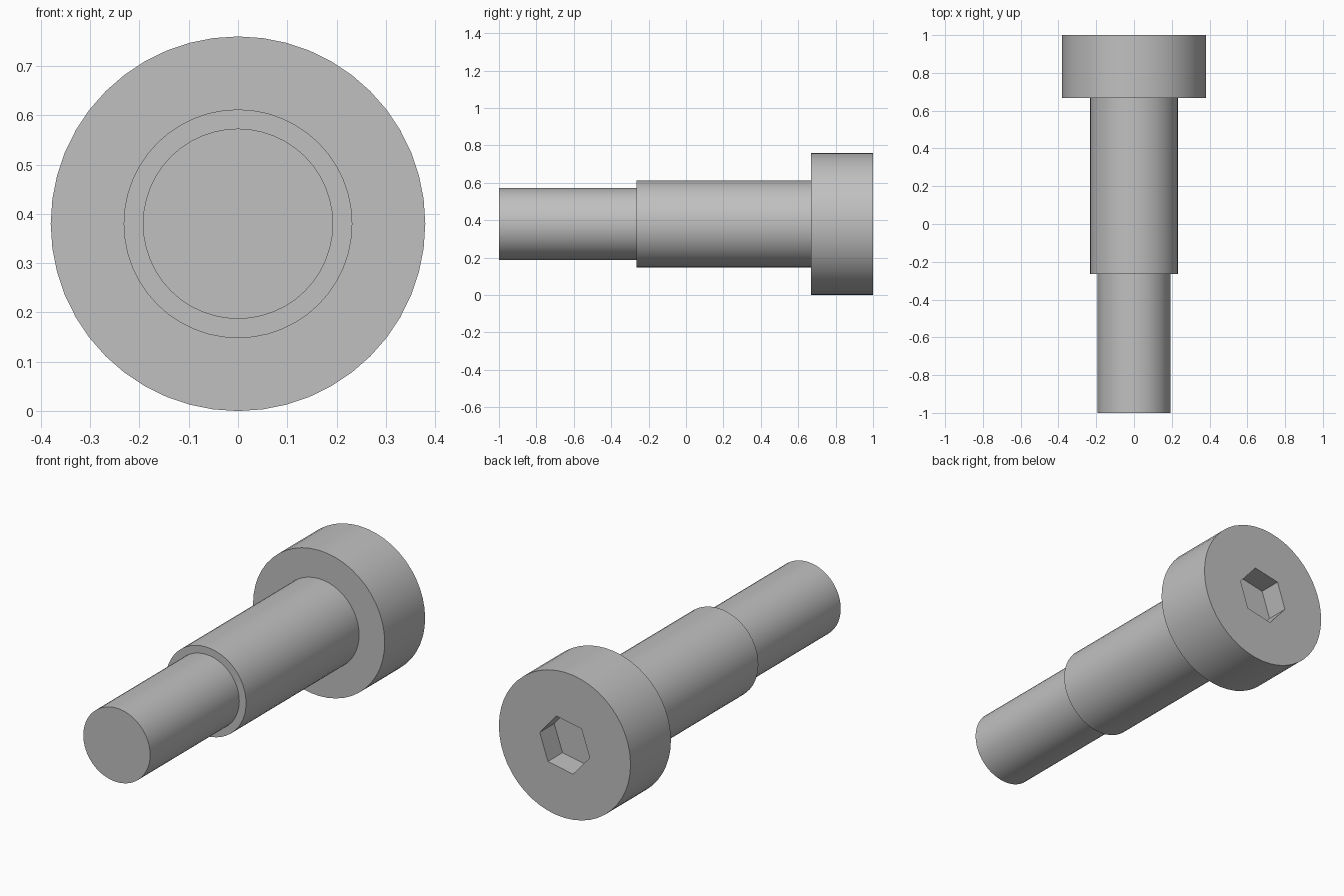
import bpy, bmesh, math
from mathutils import Matrix, Vector

cube = bpy.data.objects.get("Cube")
if cube:
    bpy.data.objects.remove(cube, do_unlink=True)

SIDES = 48
AXIS_Z = 0.38
SOCKET_RADIUS, SOCKET_DEPTH, SOCKET_TURN = 0.147, 0.12, math.radians(11)

steel = bpy.data.materials.new("grey steel")
steel.use_nodes = True
grey = (0.53, 0.53, 0.53, 1)
steel.diffuse_color = grey
steel.node_tree.nodes["Principled BSDF"].inputs["Base Color"].default_value = grey


def ring(bm, radius, y, sides, turn=0.0):
    """Ring of vertices around the bolt axis."""
    angles = [turn + math.tau * i / sides for i in range(sides)]
    return [bm.verts.new((radius * math.cos(a), y, AXIS_Z + radius * math.sin(a)))
            for a in angles]


def lathe(bm, profile, sides, turn=0.0):
    """Closed solid from (radius, y) steps along the bolt axis."""
    rings = [ring(bm, r, y, sides, turn) for r, y in profile]
    for a, b in zip(rings, rings[1:]):
        for i in range(sides):
            j = (i + 1) % sides
            bm.faces.new((a[i], a[j], b[j], b[i]))
    bm.faces.new(rings[0])
    bm.faces.new(rings[-1])
    bmesh.ops.recalc_face_normals(bm, faces=bm.faces)


def make_object(name, profile, sides, turn=0.0):
    bm = bmesh.new()
    lathe(bm, profile, sides, turn)
    mesh = bpy.data.meshes.new(name)
    bm.to_mesh(mesh)
    bm.free()
    mesh.materials.append(steel)
    obj = bpy.data.objects.new(name, mesh)
    bpy.context.collection.objects.link(obj)
    return obj


# Stepped body: narrow tip, shoulder, cylindrical head
bolt = make_object("shoulder_bolt", [
    (0.193, -1.0), (0.193, -0.265),
    (0.232, -0.265), (0.232, 0.667),
    (0.38, 0.667), (0.38, 1.0)], SIDES)

# Hexagonal socket in the head
cutter = make_object("socket_cutter", [
    (SOCKET_RADIUS, 1.0 - SOCKET_DEPTH), (SOCKET_RADIUS, 1.1)], 6, SOCKET_TURN)
cutter.hide_render = True
cut = bolt.modifiers.new("hex_socket", "BOOLEAN")
cut.operation = "DIFFERENCE"
cut.solver = "EXACT"
cut.object = cutter

bpy.ops.object.select_all(action="DESELECT")
bolt.select_set(True)
bpy.context.view_layer.objects.active = bolt
bpy.ops.object.modifier_apply(modifier=cut.name)
bpy.data.objects.remove(cutter, do_unlink=True)

# Smooth barrels with crisp steps and socket edges
bpy.ops.object.shade_smooth_by_angle(angle=math.radians(30))
